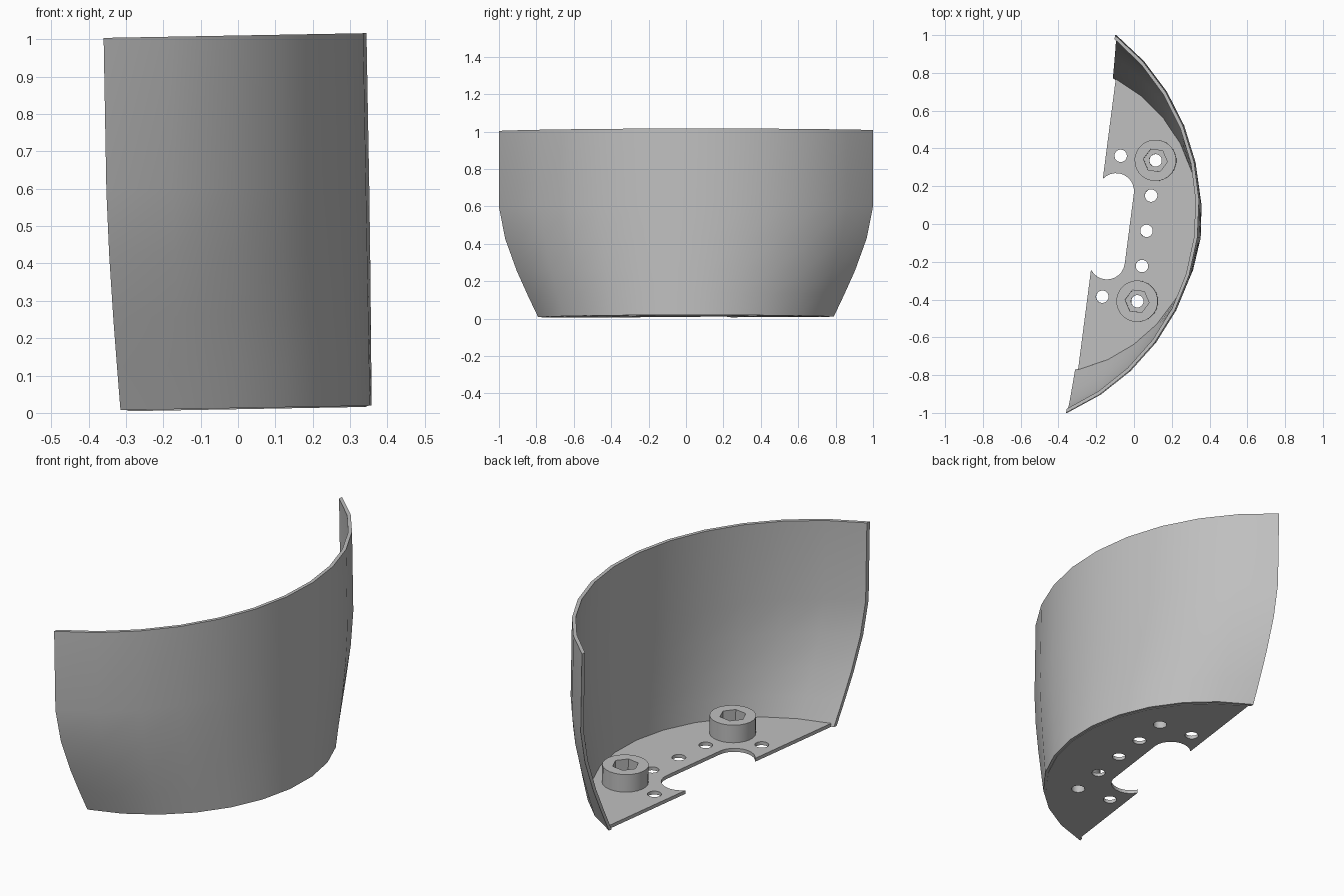
import bpy, bmesh
from math import sin, cos, pi, asin, sqrt, tau
from mathutils import Matrix, Vector

cube = bpy.data.objects.get("Cube")
if cube:
    bpy.data.objects.remove(cube, do_unlink=True)

grey = bpy.data.materials.new("plain grey")
grey.use_nodes = True
grey.diffuse_color = (0.52, 0.52, 0.52, 1)
grey.node_tree.nodes["Principled BSDF"].inputs["Base Color"].default_value = grey.diffuse_color

# The whole shell is turned and tipped slightly
PLACE = (Matrix.Translation((-0.212, 0, 0.006))
         @ Matrix.Rotation(-0.018, 4, 'Y') @ Matrix.Rotation(-0.129, 4, 'Z'))
THICK = 0.018
DEPTH = 0.57      # chord to apex of the curved wall
PITCH = 0.188     # spacing of the hole grid
ROW = 0.281       # outer row of holes
INNER = 0.094     # inner row of holes
HOLE = 0.033
SEGMENTS = 12


def finish(name, mesh):
    mesh.materials.clear()
    mesh.materials.append(grey)
    ob = bpy.data.objects.new(name, mesh)
    bpy.context.collection.objects.link(ob)
    ob.matrix_world = PLACE
    bpy.ops.object.select_all(action='DESELECT')
    ob.select_set(True)
    bpy.context.view_layer.objects.active = ob
    bpy.ops.object.shade_smooth_by_angle()
    return ob


def loft(name, rings, caps):
    """Bridge a row of closed loops, optionally capping both ends."""
    bm = bmesh.new()
    loops = [[bm.verts.new(p) for p in ring] for ring in rings]
    for a, b in zip(loops, loops[1:]):
        for i in range(len(a)):
            j = (i + 1) % len(a)
            bm.faces.new((a[i], a[j], b[j], b[i]))
    if caps:
        bm.faces.new(loops[0][::-1])
        bm.faces.new(loops[-1])
    bmesh.ops.recalc_face_normals(bm, faces=bm.faces)
    mesh = bpy.data.meshes.new(name)
    bm.to_mesh(mesh)
    bm.free()
    return finish(name, mesh)


def arc(half_width, inset=0.0, start=0.0):
    """Arc through both chord ends and the apex, moved inward by inset."""
    radius = (half_width ** 2 + DEPTH ** 2) / (2 * DEPTH)
    centre = DEPTH - radius
    r = radius - inset
    end = asin(sqrt(r * r - (start - centre) ** 2) / r)
    if centre > start:
        end = pi - end
    angles = [end * (2 * i / SEGMENTS - 1) for i in range(SEGMENTS + 1)]
    return [(centre + r * cos(a), r * sin(a)) for a in angles]


def circle(x, y, r, n=24, phase=0.0):
    return [(x + r * cos(phase + tau * i / n), y + r * sin(phase + tau * i / n)) for i in range(n)]


# Curved wall: half width by height, straight above and tapering below
levels = [(0.003, 0.797), (0.12, 0.853), (0.25, 0.912), (0.42, 0.974), (0.59, 1.008), (1.0, 1.008)]
outer = [[(x, y, z) for x, y in arc(w)] for z, w in levels]
inner = [[(x, y, z) for x, y in arc(w, THICK)] for z, w in levels]
profile = outer + inner[::-1]
loft("curved_wall", [[row[k] for row in profile] for k in range(SEGMENTS + 1)], True)

# Floor plate outline: wall arc, then the straight edge with its rounded notch
edge = 0.016
notch = 0.095
corner = asin((INNER - edge) / notch)
outline = arc(0.797, THICK * 0.8, edge)
steps = 10
bite = []
for i in range(steps + 1):
    a = pi / 2 + corner - (pi / 2 + corner) * i / steps
    bite.append((INNER + notch * cos(a), PITCH + notch * sin(a)))
outline += bite + [(x, -y) for x, y in reversed(bite)]

holes = [(ROW, PITCH * k) for k in range(-2, 3)] + [(INNER, PITCH * k) for k in (-2, 2)]
curve = bpy.data.curves.new("floor_outline", 'CURVE')
curve.dimensions = '2D'
curve.fill_mode = 'BOTH'
curve.extrude = THICK / 2
for points in [outline] + [circle(x, y, HOLE) for x, y in holes]:
    spline = curve.splines.new('POLY')
    spline.points.add(len(points) - 1)
    for point, (x, y) in zip(spline.points, points):
        point.co = (x, y, 0, 1)
    spline.use_cyclic_u = True
helper = bpy.data.objects.new("floor_helper", curve)
bpy.context.collection.objects.link(helper)
graph = bpy.context.evaluated_depsgraph_get()
floor = bpy.data.meshes.new_from_object(helper.evaluated_get(graph))
bpy.data.objects.remove(helper, do_unlink=True)
floor.transform(Matrix.Translation((0, 0, THICK / 2)))
bm = bmesh.new()
bm.from_mesh(floor)
bmesh.ops.remove_doubles(bm, verts=bm.verts, dist=0.0001)
bmesh.ops.recalc_face_normals(bm, faces=bm.faces)
bm.to_mesh(floor)
bm.free()
finish("floor_plate", floor)


def hexagon(x, y, r):
    corners = [Vector(p) for p in circle(x, y, r, 6)]
    return [tuple(corners[i // 4].lerp(corners[(i // 4 + 1) % 6], (i % 4) / 4)) for i in range(24)]


# Round bosses with a hexagonal nut recess and a through hole
for side, name in ((1, "back_boss"), (-1, "front_boss")):
    at = (ROW, side * 2 * PITCH)
    top, seat, base = 0.11, 0.045, THICK - 0.002
    stack = [(circle(*at, 0.11), base), (circle(*at, 0.11), top),
             (hexagon(*at, 0.064), top), (hexagon(*at, 0.064), seat),
             (circle(*at, HOLE), seat), (circle(*at, HOLE), base)]
    loft(name, [[(x, y, z) for x, y in ring] for ring, z in stack], False)
